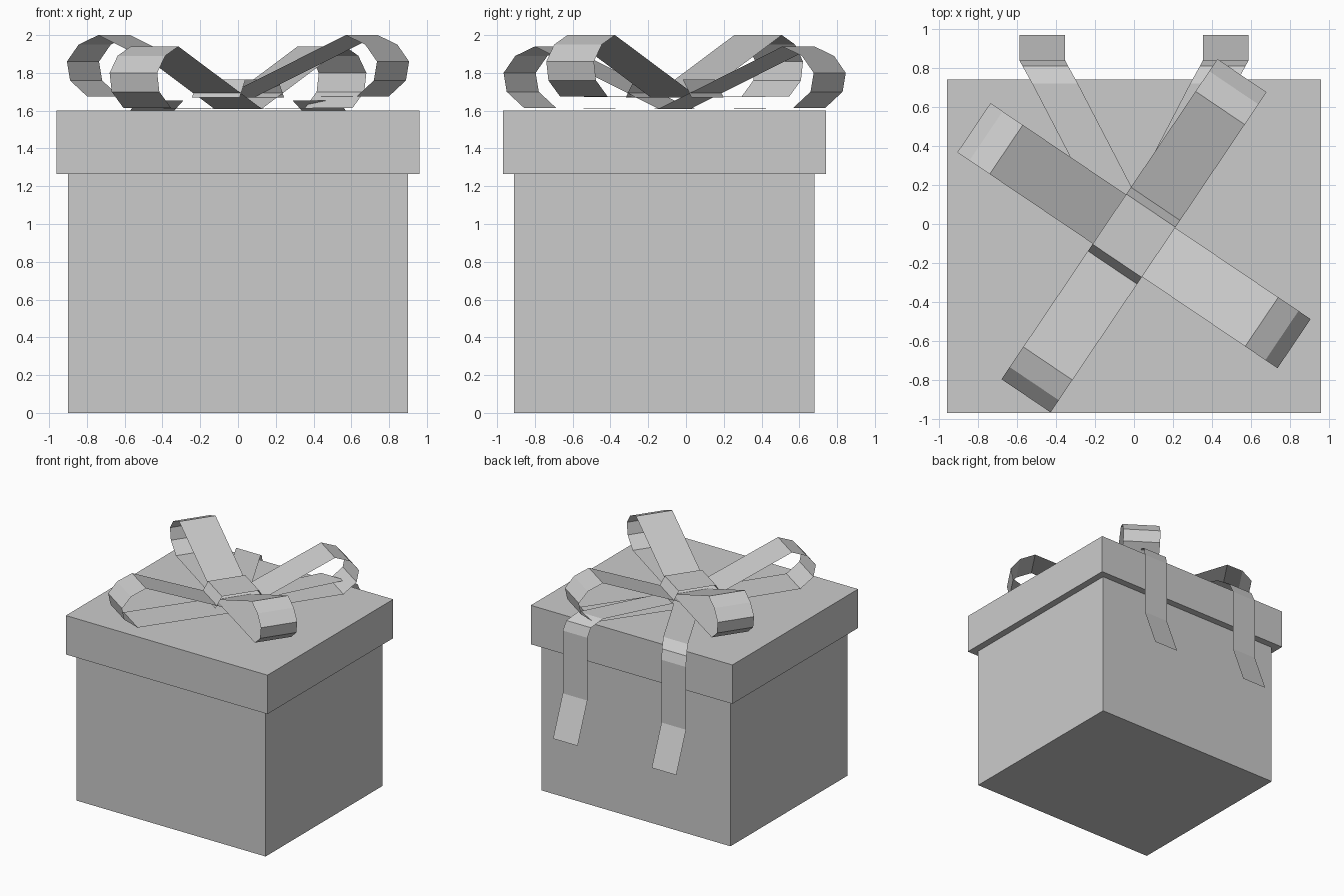
import bpy
import bmesh
import math
from mathutils import Vector, Matrix

if "Cube" in bpy.data.objects:
    bpy.data.objects.remove(bpy.data.objects["Cube"], do_unlink=True)

grey = bpy.data.materials.new("plain grey")
grey.use_nodes = True
colour = (0.6, 0.6, 0.6, 1)
grey.diffuse_color = colour
grey.node_tree.nodes["Principled BSDF"].inputs["Base Color"].default_value = colour

CENTRE = Vector((0, -0.06, 0))


def finish(name, bm):
    mesh = bpy.data.meshes.new(name)
    bm.to_mesh(mesh)
    bm.free()
    mesh.materials.append(grey)
    obj = bpy.data.objects.new(name, mesh)
    bpy.context.scene.collection.objects.link(obj)
    return obj


def block(name, low, high):
    low, high = Vector(low), Vector(high)
    bm = bmesh.new()
    bmesh.ops.create_cube(bm, size=1, matrix=Matrix.Translation((low + high) / 2)
                          @ Matrix.Diagonal((*(high - low), 1)))
    return finish(name, bm)


def strip(name, path, side, closed=False):
    """Sheet ribbon following a path, widened to both sides."""
    bm = bmesh.new()
    rows = [[bm.verts.new(p - side), bm.verts.new(p + side)] for p in path]
    pairs = list(zip(rows, rows[1:]))
    if closed:
        pairs.append((rows[-1], rows[0]))
    for a, b in pairs:
        bm.faces.new((a[0], a[1], b[1], b[0]))
    return finish(name, bm)


# Box and overhanging lid
block("box", (-0.9, -0.91, 0), (0.9, 0.68, 1.27))
block("lid", (-0.96, -0.97, 1.265), (0.96, 0.74, 1.6))

# Bow loops: crossed pair, one stacked over the other
half_loop = [(0, 0), (0.79, 0.33), (0.915, 0.28), (0.99, 0.19), (0.97, 0.09), (0.86, 0.005)]
HALF_WIDTH = 0.152


def axes(degrees):
    a = math.radians(degrees)
    return Vector((math.cos(a), math.sin(a), 0)), Vector((-math.sin(a), math.cos(a), 0))


for label, degrees, base in (("upper", -34, 1.67), ("lower", 56, 1.61)):
    along, across = axes(degrees)
    for end, sign in (("near", 1), ("far", -1)):
        path = [CENTRE + along * t * sign + Vector((0, 0, base + h)) for t, h in half_loop]
        strip(f"{label}_bow_loop_{end}", path, across * HALF_WIDTH, closed=True)

# Knot band folded over the crossing
along, across = axes(56)
knot = [(-0.21, 1.67), (-0.155, 1.765), (0.155, 1.765), (0.21, 1.67)]
strip("knot", [CENTRE + along * t + Vector((0, 0, z)) for t, z in knot], across * HALF_WIDTH)

# Ribbon tails: across the lid, over the back edge, flaring out at the ends
tail = [(0, -0.06, 1.655), (0.405, 0.72, 1.655), (0.455, 0.81, 1.6),
        (0.47, 0.838, 1.52), (0.47, 0.838, 0.98), (0.47, 0.97, 0.64)]
for label, sign in (("left", 1), ("right", -1)):
    strip(f"{label}_tail", [Vector((x * sign, y, z)) for x, y, z in tail], Vector((0.117, 0, 0)))
